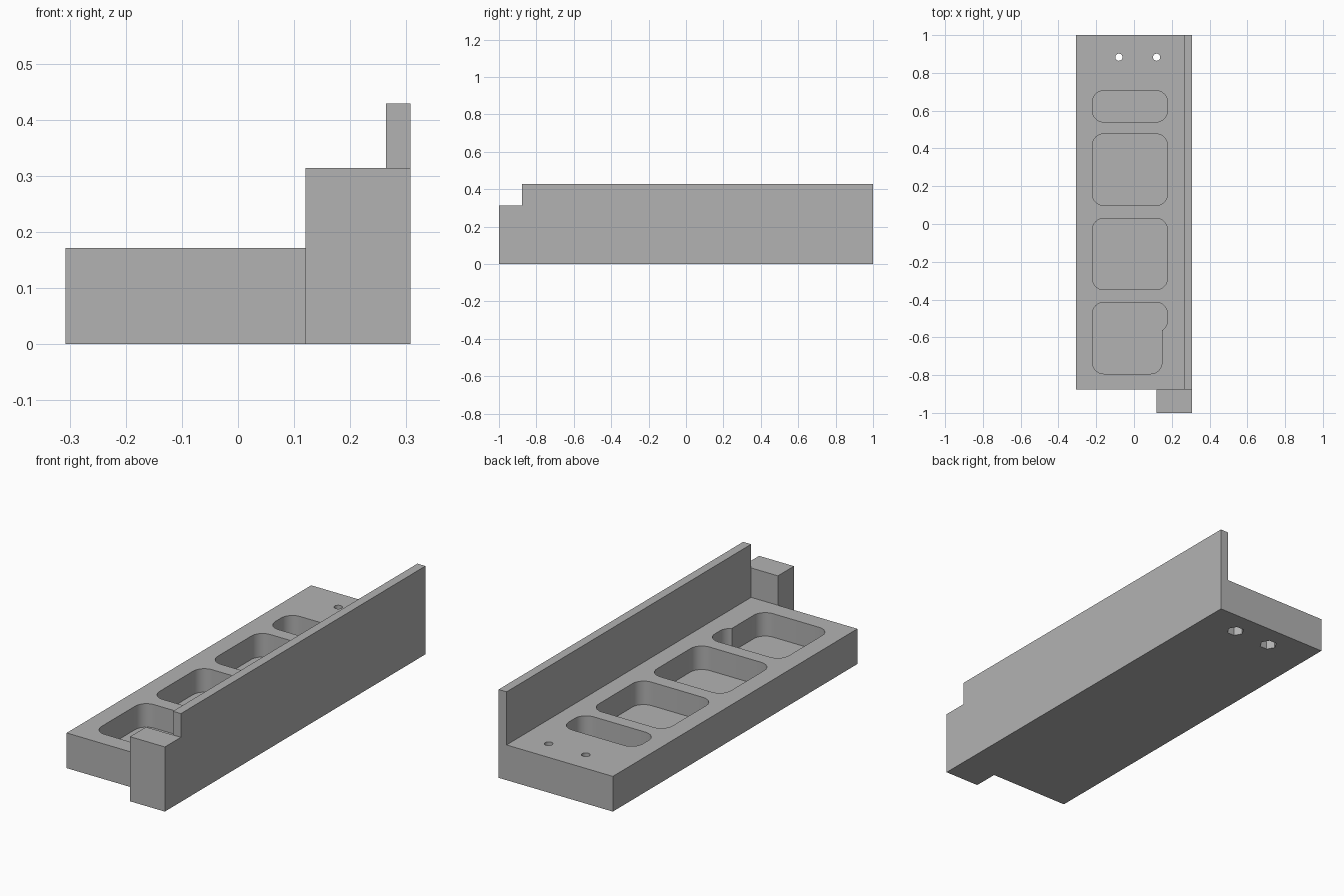
import bpy, bmesh
from math import sin, cos, pi

cube = bpy.data.objects.get("Cube")
if cube:
    bpy.data.objects.remove(cube, do_unlink=True)

grey = bpy.data.materials.new("mid grey")
colour = (0.45, 0.45, 0.45, 1)
grey.diffuse_color = colour
grey.use_nodes = True
grey.node_tree.nodes["Principled BSDF"].inputs["Base Color"].default_value = colour


def prism(name, points, depth):
    """Extrude a closed 3D outline along a vector."""
    bm = bmesh.new()
    face = bm.faces.new([bm.verts.new(p) for p in points])
    top = bmesh.ops.extrude_face_region(bm, geom=[face])["geom"]
    bmesh.ops.translate(bm, vec=depth, verts=[v for v in top if isinstance(v, bmesh.types.BMVert)])
    bmesh.ops.recalc_face_normals(bm, faces=bm.faces)
    mesh = bpy.data.meshes.new(name)
    bm.to_mesh(mesh)
    bm.free()
    mesh.materials.append(grey)
    obj = bpy.data.objects.new(name, mesh)
    bpy.context.collection.objects.link(obj)
    return obj


def rounded_block(name, x0, x1, y0, y1, z0, z1, radius, steps=8):
    centres = [(x1 - radius, y1 - radius), (x0 + radius, y1 - radius),
               (x0 + radius, y0 + radius), (x1 - radius, y0 + radius)]
    points = []
    for corner, (cx, cy) in enumerate(centres):
        for i in range(steps + 1):
            a = (corner + i / steps) * pi / 2
            points.append((cx + radius * cos(a), cy + radius * sin(a), z0))
    return prism(name, points, (0, 0, z1 - z0))


def post(name, x, y, z0, z1, radius, sides):
    points = [(x + radius * cos(2 * pi * i / sides), y + radius * sin(2 * pi * i / sides), z0)
              for i in range(sides)]
    return prism(name, points, (0, 0, z1 - z0))


def combine(target, other, operation):
    other.hide_render = True
    other.hide_set(True)
    mod = target.modifiers.new(other.name, "BOOLEAN")
    mod.operation = operation
    mod.solver = "EXACT"
    mod.object = other


# L-shaped tray: low deck with a tall side wall
W, BASE, WALL, FRONT = 0.307, 0.171, 0.429, -0.877
section = [(-W, 0), (W, 0), (W, WALL), (0.264, WALL), (0.264, BASE), (-W, BASE)]
tray = prism("tray_with_side_wall", [(x, FRONT, z) for x, z in section], (0, 1 - FRONT, 0))

# End stop block at the front corner
stop = prism("end_stop", [(0.12, -1, 0), (W, -1, 0), (W, -1, 0.314), (0.12, -1, 0.314)],
             (0, 1 + FRONT, 0))
combine(tray, stop, "UNION")

# Rounded pockets in the deck
FLOOR, ABOVE = 0.057, 0.171 + 0.05
pockets = [(-0.22, 0.177, 0.54, 0.706), (-0.22, 0.177, 0.098, 0.477),
           (-0.22, 0.177, -0.348, 0.03), (-0.22, 0.148, -0.793, -0.415),
           (-0.02, 0.177, -0.572, -0.415)]
for i, (x0, x1, y0, y1) in enumerate(pockets):
    combine(tray, rounded_block(f"pocket_cutter_{i}", x0, x1, y0, y1, FLOOR, ABOVE, 0.06),
            "DIFFERENCE")

# Screw holes with hexagonal nut recesses underneath
for side, x in (("right", -0.08), ("left", 0.12)):
    combine(tray, post(f"{side}_screw_cutter", x, 0.883, -0.1, ABOVE, 0.019, 20), "DIFFERENCE")
    combine(tray, post(f"{side}_nut_cutter", x, 0.883, -0.1, 0.07, 0.04, 6), "DIFFERENCE")

# Bake the cuts and smooth the rounded walls
bpy.context.view_layer.objects.active = tray
tray.select_set(True)
for mod in list(tray.modifiers):
    helper = mod.object
    bpy.ops.object.modifier_apply(modifier=mod.name)
    bpy.data.objects.remove(helper, do_unlink=True)
bpy.ops.object.shade_smooth_by_angle(angle=pi / 6)
